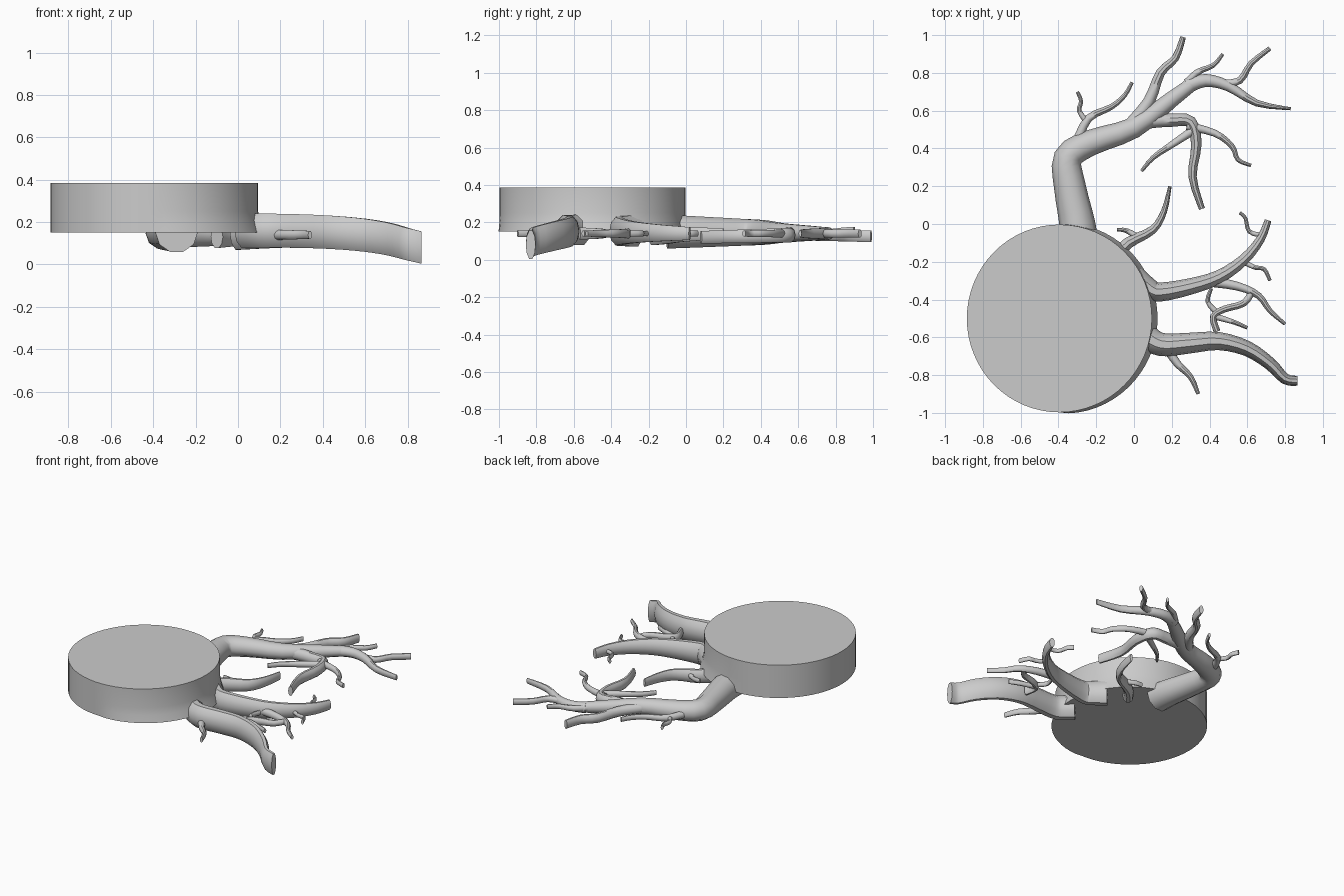
import bpy, bmesh, math
from mathutils import Vector

cube = bpy.data.objects.get("Cube")
if cube:
    bpy.data.objects.remove(cube)

grey = bpy.data.materials.new("plain grey")
grey.use_nodes = True
colour = (0.6, 0.6, 0.6, 1)
grey.diffuse_color = colour
grey.node_tree.nodes["Principled BSDF"].inputs["Base Color"].default_value = colour


def finish(bm, name):
    bmesh.ops.recalc_face_normals(bm, faces=bm.faces)
    mesh = bpy.data.meshes.new(name)
    bm.to_mesh(mesh)
    bm.free()
    mesh.materials.append(grey)
    obj = bpy.data.objects.new(name, mesh)
    bpy.context.collection.objects.link(obj)
    bpy.ops.object.select_all(action='DESELECT')
    bpy.context.view_layer.objects.active = obj
    obj.select_set(True)
    bpy.ops.object.shade_smooth_by_angle(angle=math.radians(40))
    return obj


def loft(rings, name):
    """Skin a list of point rings and cap both ends."""
    bm = bmesh.new()
    rows = [[bm.verts.new(p) for p in ring] for ring in rings]
    n = len(rows[0])
    for a, b in zip(rows, rows[1:]):
        for i in range(n):
            j = (i + 1) % n
            bm.faces.new((a[i], a[j], b[j], b[i]))
    bm.faces.new(rows[0])
    bm.faces.new(rows[-1])
    return finish(bm, name)


def smooth_path(points, steps=3):
    """Rounded path through the points."""
    pts = [points[0]] + points + [points[-1]]
    out = []
    for a, b, c, d in zip(pts, pts[1:], pts[2:], pts[3:]):
        for s in range(steps):
            t = s / steps
            out.append(0.5 * (2 * b + (c - a) * t + (2 * a - 5 * b + 4 * c - d) * t ** 2
                              + (3 * b - a - 3 * c + d) * t ** 3))
    return out + [points[-1]]


def root(name, points, width, height, level, bend=1, sides=10):
    """Tapering limb; width, height and level are (start, end) pairs."""
    path = smooth_path([Vector(p) for p in points])
    lengths = [0]
    for a, b in zip(path, path[1:]):
        lengths.append(lengths[-1] + (b - a).length)
    rings = []
    for k, p in enumerate(path):
        t = lengths[k] / lengths[-1]
        w, h = (v[0] + (v[1] - v[0]) * t for v in (width, height))
        z = level[0] + (level[1] - level[0]) * t ** bend
        along = (path[min(k + 1, len(path) - 1)] - path[max(k - 1, 0)]).normalized()
        ring = []
        for i in range(sides):
            u = math.tau * i / sides
            x = p.x - along.y * w * math.cos(u)
            y = p.y + along.x * w * math.cos(u)
            ring.append((x, y, z + h * math.sin(u)))
        rings.append(ring)
    return loft(rings, name)


def twig(name, points, thick, thin=0.009, end=0.14):
    return root(name, points, (thick, thin), (thick, thin * 1.9), (0.14, end))


# Thick round slab, flaring at the foot on the side where the roots grow
def slab_ring(z, flare):
    ring = []
    for i in range(64):
        u = math.tau * i / 64
        spread = flare * max(0, math.cos(u)) ** 0.5
        ring.append((-0.395 + (0.49 + spread) * math.cos(u),
                     -0.5 + (0.497 + spread * 0.8) * math.sin(u), z))
    return ring


loft([slab_ring(z, f) for z, f in ((0.15, 0.03), (0.2, 0.012), (0.25, 0), (0.385, 0))],
     "round_slab")

# Large back root with its limbs
root("back_root", [(-0.29, -0.1), (-0.3, 0), (-0.34, 0.2), (-0.35, 0.35), (-0.23, 0.43), (0, 0.51),
                   (0.2, 0.66), (0.32, 0.75)],
     (0.1, 0.035), (0.095, 0.035), (0.15, 0.14))
root("back_root_end", [(0.28, 0.73), (0.38, 0.76), (0.5, 0.73), (0.65, 0.64), (0.83, 0.61)],
     (0.04, 0.008), (0.037, 0.02), (0.14, 0.14))
root("back_root_upper_limb", [(-0.02, 0.52), (0.08, 0.65), (0.14, 0.8), (0.22, 0.88), (0.26, 0.99)],
     (0.038, 0.015), (0.036, 0.032), (0.14, 0.125))
root("back_root_lower_limb", [(-0.08, 0.49), (0.05, 0.54), (0.2, 0.55), (0.3, 0.54), (0.33, 0.42),
                              (0.31, 0.25), (0.36, 0.08)],
     (0.045, 0.016), (0.045, 0.035), (0.14, 0.12))
twig("back_twig_left", [(-0.3, 0.44), (-0.24, 0.56), (-0.12, 0.62), (-0.05, 0.68), (-0.01, 0.75)], 0.026)
twig("back_twig_left_fork", [(-0.25, 0.54), (-0.29, 0.6), (-0.28, 0.65), (-0.3, 0.7)], 0.015)
twig("back_twig_inner", [(0.32, 0.5), (0.2, 0.42), (0.1, 0.35), (0.04, 0.28)], 0.024)
twig("back_twig_outer", [(0.28, 0.52), (0.43, 0.48), (0.52, 0.41), (0.55, 0.34), (0.62, 0.31)], 0.024)
twig("back_twig_top", [(0.26, 0.72), (0.33, 0.8), (0.42, 0.84), (0.47, 0.9)], 0.022, end=0.16)
twig("back_twig_end", [(0.46, 0.74), (0.56, 0.76), (0.62, 0.85), (0.72, 0.93)], 0.022, 0.012)

# Small root beside the slab
root("small_root", [(-0.1, -0.18), (-0.03, -0.1), (0.1, -0.03), (0.16, 0.07), (0.19, 0.2)],
     (0.036, 0.009), (0.055, 0.03), (0.13, 0.14))
twig("small_root_fork", [(0.02, -0.07), (-0.04, -0.035), (-0.09, -0.03)], 0.018)

# Middle root with its limbs
root("middle_root", [(0, -0.27), (0.08, -0.34), (0.14, -0.36), (0.3, -0.33), (0.45, -0.28), (0.58, -0.19),
                     (0.67, -0.08), (0.71, 0.02)],
     (0.058, 0.018), (0.09, 0.036), (0.155, 0.14))
twig("middle_limb", [(0.38, -0.3), (0.55, -0.33), (0.66, -0.38), (0.72, -0.46), (0.8, -0.53)], 0.03)
twig("middle_twig_low", [(0.58, -0.2), (0.64, -0.23), (0.69, -0.24), (0.72, -0.3)], 0.014)
twig("middle_twig_high", [(0.68, -0.06), (0.61, -0.04), (0.59, 0.03), (0.56, 0.06)], 0.013)
twig("middle_hook", [(0.63, -0.35), (0.58, -0.42), (0.48, -0.45), (0.42, -0.49), (0.44, -0.57)], 0.018, 0.018)
twig("middle_hook_tip", [(0.44, -0.47), (0.39, -0.41), (0.41, -0.34)], 0.016)
twig("middle_hook_fork", [(0.43, -0.49), (0.53, -0.52), (0.6, -0.55)], 0.017)

# Front root, sinking to the ground at its end
root("front_root", [(0.03, -0.56), (0.1, -0.62), (0.17, -0.64), (0.3, -0.63), (0.45, -0.62), (0.6, -0.66),
                    (0.72, -0.74), (0.8, -0.82), (0.865, -0.83)],
     (0.068, 0.026), (0.085, 0.08), (0.16, 0.08), bend=3)
twig("front_twig", [(0.17, -0.65), (0.23, -0.74), (0.3, -0.81), (0.34, -0.9)], 0.026, 0.01)
